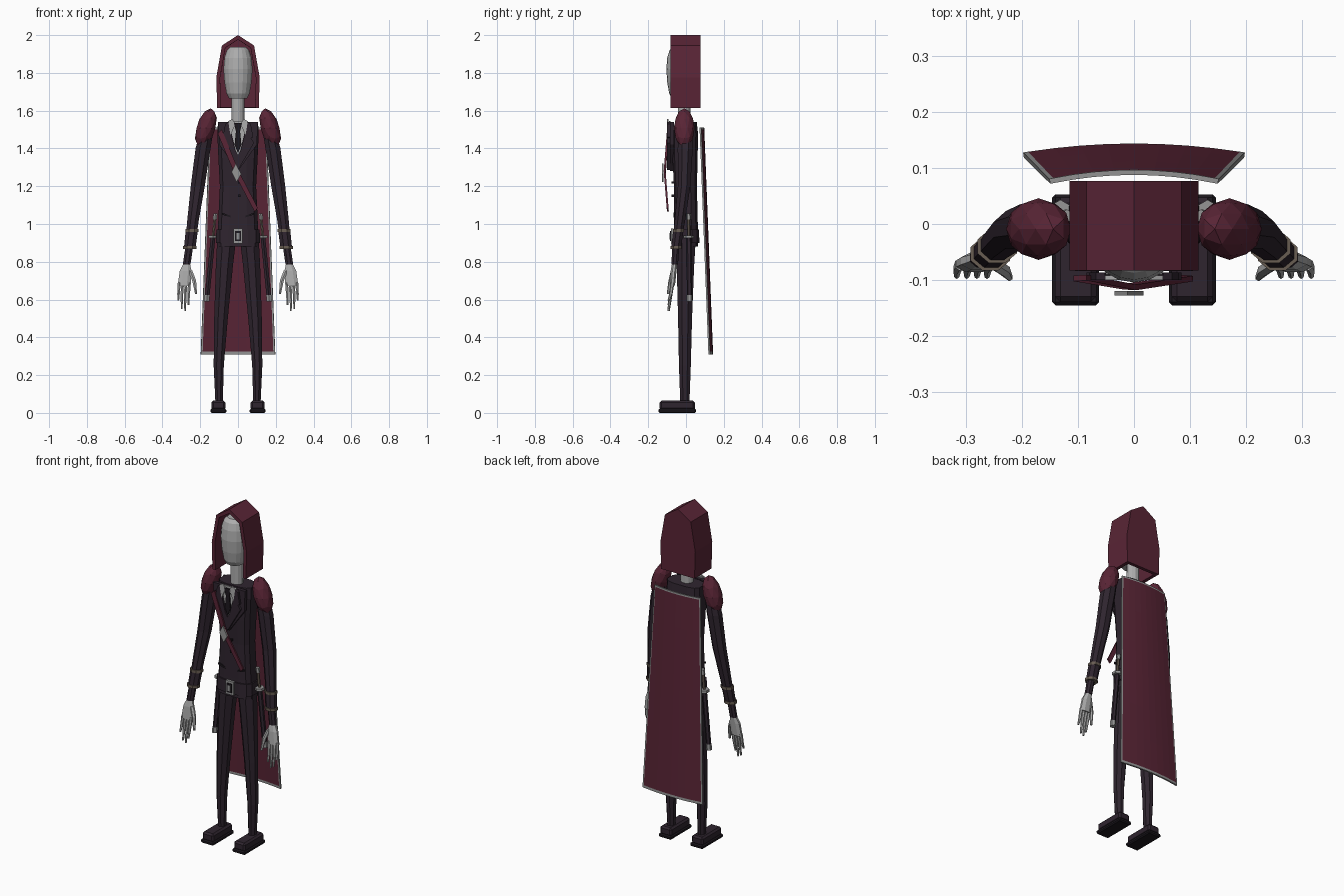
import bpy, bmesh, math

cube = bpy.data.objects.get("Cube")
if cube:
    bpy.data.objects.remove(cube, do_unlink=True)


def material(name, *rgb):
    mat = bpy.data.materials.new(name)
    mat.use_nodes = True
    mat.diffuse_color = (*rgb, 1)
    mat.node_tree.nodes["Principled BSDF"].inputs["Base Color"].default_value = (*rgb, 1)
    return mat


maroon = material("maroon cloth", 0.1, 0.018, 0.036)
dark = material("dark suit", 0.028, 0.018, 0.028)
black = material("black tie", 0.012, 0.009, 0.013)
grey = material("pale grey", 0.42, 0.42, 0.42)
silver = material("silver trim", 0.3, 0.3, 0.3)
tan = material("tan band", 0.14, 0.11, 0.085)


def finish(name, bm, *mats):
    bmesh.ops.recalc_face_normals(bm, faces=bm.faces)
    mesh = bpy.data.meshes.new(name)
    bm.to_mesh(mesh)
    bm.free()
    for mat in mats:
        mesh.materials.append(mat)
    obj = bpy.data.objects.new(name, mesh)
    bpy.context.collection.objects.link(obj)
    return obj


def bridge(bm, rings):
    for low, high in zip(rings, rings[1:]):
        for i in range(len(low)):
            j = (i + 1) % len(low)
            bm.faces.new((low[i], low[j], high[j], high[i]))
    bm.faces.new(rings[0])
    bm.faces.new(rings[-1])


def loft(name, mat, rings, sides=8, side=1, square=1.0):
    """Skin level rings given as (x, y, z, radius x, radius y)."""
    bm = bmesh.new()
    loops = []
    for x, y, z, rx, ry in rings:
        loop = []
        for i in range(sides):
            a = math.tau * (i + 0.5) / sides
            c, s = math.cos(a), math.sin(a)
            dx = math.copysign(abs(c) ** square, c) * rx
            dy = math.copysign(abs(s) ** square, s) * ry
            loop.append(bm.verts.new((side * (x + dx), y + dy, z)))
        loops.append(loop)
    bridge(bm, loops)
    return finish(name, bm, mat)


def plate(name, mat, outline, depth, thick=0.008, side=1):
    """Extrude an x-z outline; depth is a number or a function of z."""
    at = depth if callable(depth) else lambda z: depth
    bm = bmesh.new()
    bridge(bm, [[bm.verts.new((side * x, at(z) + t, z)) for x, z in outline]
                for t in (0, thick)])
    return finish(name, bm, mat)


def box(name, mat, center, size, bevel=0.0, side=1):
    bm = bmesh.new()
    bmesh.ops.create_cube(bm, size=1)
    for v in bm.verts:
        v.co = [c + k * s for c, k, s in zip(center, v.co, size)]
        v.co.x *= side
    obj = finish(name, bm, mat)
    if bevel:
        mod = obj.modifiers.new("bevel", "BEVEL")
        mod.width, mod.segments = bevel, 1
    return obj


# Hood: open shell with a back wall
profile = [(0.11, 1.615), (0.115, 1.775), (0.085, 1.945), (0, 2),
           (-0.085, 1.945), (-0.115, 1.775), (-0.11, 1.615)]
bm = bmesh.new()
front, back = [[bm.verts.new((x, y, z)) for x, z in profile] for y in (-0.083, 0.077)]
for i in range(len(profile) - 1):
    bm.faces.new((front[i], front[i + 1], back[i + 1], back[i]))
bm.faces.new(back)
hood = finish("hood", bm, maroon)
shell = hood.modifiers.new("thickness", "SOLIDIFY")
shell.thickness, shell.offset, shell.use_even_offset = 0.02, -1, True

# Head and neck
loft("head", grey, [(0, -0.03, z, r, r * 0.95) for z, r in
     ((1.665, 0.048), (1.69, 0.062), (1.75, 0.073), (1.82, 0.078),
      (1.88, 0.073), (1.92, 0.06), (1.938, 0.04))], 18)
loft("neck", grey, [(0, -0.01, 1.5, 0.036, 0.034), (0, -0.01, 1.7, 0.034, 0.034)], 12)

# Jacket body
loft("jacket", dark, [(0, 0, 0.88, 0.112, 0.066), (0, 0, 0.99, 0.108, 0.064),
     (0, -0.003, 1.2, 0.098, 0.062), (0, -0.005, 1.35, 0.106, 0.068),
     (0, -0.005, 1.48, 0.112, 0.07), (0, 0, 1.54, 0.108, 0.058)], 12, square=0.6)
plate("chest_panel", dark, [(-0.105, 1.54), (0.105, 1.54), (0.1, 1.42),
      (0, 1.28), (-0.1, 1.42)], -0.084, 0.02)
plate("shirt", grey, [(-0.05, 1.545), (0.05, 1.545), (0.012, 1.39), (0, 1.365),
      (-0.012, 1.39)], -0.09)
plate("tie_knot", black, [(-0.022, 1.535), (0.022, 1.535), (0.012, 1.495),
      (-0.012, 1.495)], -0.1)
plate("tie", black, [(-0.01, 1.5), (0.01, 1.5), (0.018, 1.42), (0, 1.375),
      (-0.018, 1.42)], -0.098)
for i, z in enumerate((1.22, 1.15)):
    box(f"button_{i + 1}", black, (0.006, -0.07, z), (0.012, 0.012, 0.012))

# Belt and buckle
loft("belt", dark, [(0, 0, 0.9, 0.119, 0.072), (0, 0, 0.972, 0.117, 0.071)], 12, square=0.6)
box("buckle", silver, (0, -0.073, 0.936), (0.05, 0.014, 0.08))
box("buckle_hole", black, (0, -0.081, 0.936), (0.032, 0.006, 0.054))
box("buckle_pin", silver, (0, -0.084, 0.936), (0.018, 0.006, 0.034))


# Chest strap with diamond clasp
def strap_depth(z):
    return -0.118 + abs(z - 1.28) * 0.08


plate("chest_strap", maroon, [(-0.108, 1.48), (-0.085, 1.5), (0.004, 1.28),
      (0.105, 1.085), (0.088, 1.065), (-0.018, 1.265)], strap_depth, 0.01)
plate("strap_clasp", silver, [(-0.035, 1.275), (-0.012, 1.32), (0.017, 1.265),
      (-0.007, 1.222)], -0.127)

# Cape: curved flaring sheet with narrow trimmed border
rows, cols = 6, 8
across = [-1, -0.955] + [-0.955 + 1.91 * i / cols for i in range(1, cols)] + [0.955, 1]
down = [0, 0.008] + [i / rows for i in range(1, rows)] + [0.988, 1]
bm = bmesh.new()
grid = []
for v in down:
    half = 0.15 + 0.047 * v
    grid.append([bm.verts.new((u * half, 0.092 + 0.047 * v - 0.016 * u * u, 1.51 - 1.2 * v))
                 for u in across])
for j in range(len(down) - 1):
    for i in range(len(across) - 1):
        f = bm.faces.new((grid[j][i], grid[j][i + 1], grid[j + 1][i + 1], grid[j + 1][i]))
        f.material_index = int(i in (0, len(across) - 2) or j in (0, len(down) - 2))
cape = finish("cape", bm, maroon, silver)
sheet = cape.modifiers.new("thickness", "SOLIDIFY")
sheet.thickness, sheet.offset = 0.009, 0

for side, label in ((1, "left"), (-1, "right")):
    # Collar, lapel and pocket
    plate(label + "_collar", grey, [(0.012, 1.53), (0.03, 1.555), (0.052, 1.545),
          (0.04, 1.47)], -0.1, side=side)
    plate(label + "_lapel", dark, [(0.052, 1.54), (0.068, 1.53), (0.08, 1.46),
          (0.068, 1.455), (0.085, 1.43), (0, 1.285), (0, 1.365), (0.014, 1.39)],
          -0.1, 0.014, side)
    plate(label + "_pocket", black, [(0.04, 1.045), (0.085, 1.06), (0.085, 1.05),
          (0.04, 1.035)], -0.067, side=side)

    # Shoulder pad: faceted egg leaning outward
    bm = bmesh.new()
    bmesh.ops.create_icosphere(bm, subdivisions=2, radius=1)
    for v in bm.verts:
        x, y, z = v.co
        v.co = (side * (0.17 + 0.052 * x - 0.026 * z), -0.009 + 0.055 * y, 1.507 + 0.105 * z)
    finish(label + "_shoulder_pad", bm, maroon)

    # Arm, bracer bands, hand
    loft(label + "_arm", dark, [(0.155, -0.005, 1.54, 0.035, 0.04),
         (0.185, -0.004, 1.4, 0.043, 0.043), (0.213, -0.01, 1.2, 0.04, 0.036),
         (0.238, -0.032, 1.02, 0.033, 0.03), (0.252, -0.048, 0.9, 0.029, 0.025),
         (0.258, -0.054, 0.87, 0.025, 0.023)], side=side)
    loft(label + "_bracer", dark, [(0.244, -0.04, 0.97, 0.035, 0.03),
         (0.256, -0.053, 0.87, 0.033, 0.028)], side=side)
    for part, x, y, z in (("upper", 0.244, -0.04, 0.965), ("lower", 0.256, -0.053, 0.875)):
        loft(f"{label}_{part}_bracer_band", tan, [(x, y, z - 0.008, 0.038, 0.032),
             (x, y, z + 0.008, 0.038, 0.032)], side=side)
    loft(label + "_wrist", dark, [(0.258, -0.054, 0.88, 0.022, 0.02),
         (0.272, -0.06, 0.785, 0.022, 0.019)], side=side)
    loft(label + "_palm", grey, [(0.272, -0.06, 0.79, 0.019, 0.015),
         (0.277, -0.066, 0.75, 0.034, 0.017), (0.285, -0.072, 0.675, 0.037, 0.015)], side=side)
    for i, tip in enumerate((0.57, 0.54, 0.55, 0.595)):
        x = 0.257 + 0.018 * i
        loft(f"{label}_finger_{i + 1}", grey, [(x, -0.072, 0.69, 0.009, 0.011),
             (x + 0.004, -0.08, 0.63, 0.008, 0.009), (x + 0.005, -0.092, tip, 0.005, 0.006)],
             6, side)
    loft(label + "_thumb", grey, [(0.254, -0.068, 0.755, 0.013, 0.012),
         (0.232, -0.082, 0.7, 0.012, 0.011), (0.222, -0.095, 0.63, 0.006, 0.007)], 6, side)

    # Leg and shoe
    loft(label + "_leg", dark, [(0.1, -0.006, 0.05, 0.021, 0.026),
         (0.102, -0.006, 0.25, 0.029, 0.034), (0.09, -0.005, 0.5, 0.039, 0.04),
         (0.072, -0.003, 0.78, 0.049, 0.05), (0.06, 0, 0.92, 0.054, 0.056)], side=side)
    box(label + "_sole", black, (0.104, -0.046, 0.011), (0.084, 0.198, 0.022), 0.006, side)
    box(label + "_shoe", dark, (0.104, -0.046, 0.04), (0.074, 0.186, 0.05), 0.01, side)

    # Hip dagger: sheath, tip, guard, grip, pommel
    for part, mat, top, bottom, wide in (
            ("sheath", dark, 0.93, 0.61, 0.014), ("sheath_tip", silver, 0.625, 0.59, 0.016),
            ("guard", silver, 0.94, 0.925, 0.028), ("grip", tan, 1.035, 0.935, 0.008),
            ("pommel", silver, 1.055, 1.025, 0.012)):
        loft(f"{label}_dagger_{part}", mat,
             [(0.13 + (0.95 - z) * 0.1, 0.015 + (0.95 - z) * 0.012, z, wide, wide)
              for z in (bottom, top)], 6, side)
